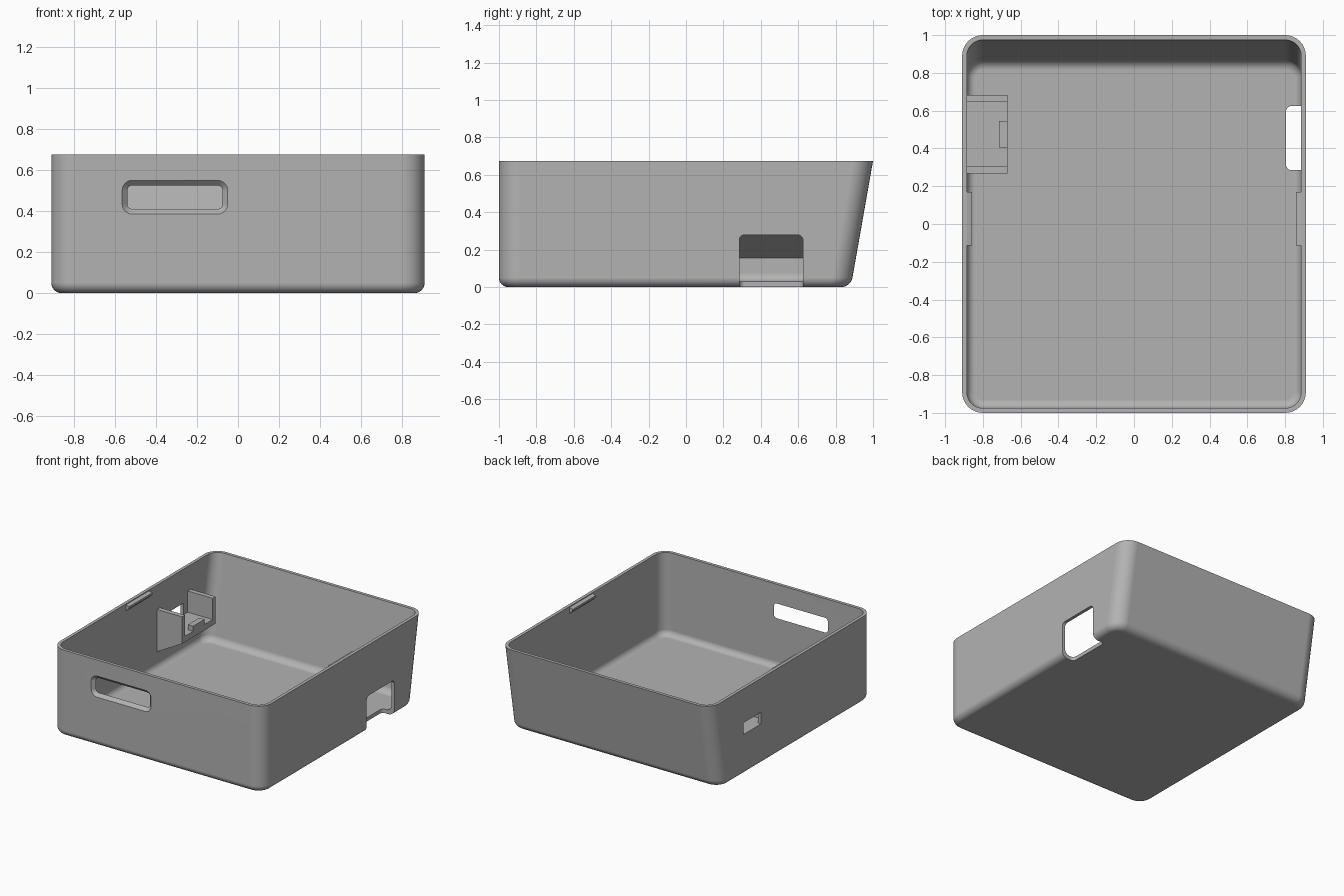
import bpy, bmesh, math

if "Cube" in bpy.data.objects:
    bpy.data.objects.remove(bpy.data.objects["Cube"])

grey = bpy.data.materials.new("grey_plastic")
grey.diffuse_color = (0.45, 0.45, 0.45, 1)
grey.use_nodes = True
grey.node_tree.nodes["Principled BSDF"].inputs["Base Color"].default_value = grey.diffuse_color


def make(name, bm):
    bmesh.ops.recalc_face_normals(bm, faces=bm.faces)
    me = bpy.data.meshes.new(name)
    bm.to_mesh(me)
    bm.free()
    ob = bpy.data.objects.new(name, me)
    me.materials.append(grey)
    bpy.context.collection.objects.link(ob)
    return ob


def rounded(a0, a1, b0, b1, r, n=8):
    """Rounded rectangle as a list of 2D points."""
    pts = []
    for k, (ca, cb) in enumerate([(a1 - r, b1 - r), (a0 + r, b1 - r),
                                  (a0 + r, b0 + r), (a1 - r, b0 + r)]):
        for i in range(n + 1):
            t = math.pi / 2 * (k + i / n)
            pts.append((ca + r * math.cos(t), cb + r * math.sin(t)))
    return pts


def loft(name, loops):
    """Skin matching 3D loops and cap both ends."""
    bm = bmesh.new()
    rings = [[bm.verts.new(p) for p in loop] for loop in loops]
    for a, b in zip(rings, rings[1:]):
        for i in range(len(a)):
            j = (i + 1) % len(a)
            bm.faces.new((a[i], a[j], b[j], b[i]))
    bm.faces.new(rings[0])
    bm.faces.new(rings[-1])
    return make(name, bm)


def prism(name, profile, y0, y1):
    """Extrude an (x, z) profile along y."""
    return loft(name, [[(x, y, z) for x, z in profile] for y in (y0, y1)])


def cut(target, cutter):
    m = target.modifiers.new("cut", 'BOOLEAN')
    m.operation, m.solver, m.object = 'DIFFERENCE', 'EXACT', cutter
    bpy.context.view_layer.objects.active = target
    bpy.ops.object.modifier_apply(modifier=m.name)
    bpy.data.objects.remove(cutter)


# Open tray: outer skin upward, over the rim, inner skin down to the floor
H, WALL, FLOOR, R_OUT, R_IN = 0.675, 0.025, 0.03, 0.05, 0.045


def tray_loop(z, inset):
    back = 1 - 0.176 * (H - z)
    return [(x, y, z) for x, y in rounded(-0.91 + inset, 0.91 - inset,
                                          -1 + inset, back - inset, 0.11 - inset)]


N = 8
angles = [math.pi / 2 * i / N for i in range(N + 1)]
outer = [tray_loop(R_OUT * (1 - math.cos(t)), R_OUT * (1 - math.sin(t))) for t in angles]
inner = [tray_loop(FLOOR + R_IN * (1 - math.cos(t)), WALL + R_IN * (1 - math.sin(t)))
         for t in reversed(angles)]
tray = loft("tray", outer + [tray_loop(H, 0), tray_loop(H, WALL)] + inner)

# Chamfered slot in the front wall
cut(tray, loft("slot_cutter", [
    [(x, y, z) for x, z in rounded(-0.565 + i, -0.05 - i, 0.385 + i, 0.55 - i, 0.05 - i)]
    for y, i in [(-1.1, 0), (-1, 0), (-0.975, 0.025), (-0.9, 0.025)]]))

# Right side opening: wall part and floor part
cut(tray, loft("side_cutter", [
    [(x, y, z) for y, z in rounded(0.285, 0.625, -0.2, 0.28, 0.03)] for x in (0.87, 1.0)]))
cut(tray, loft("floor_cutter", [
    [(x, y, z) for x, y in rounded(0.805, 1.1, 0.285, 0.625, 0.03)] for z in (-0.1, 0.1)]))

# Small port in the left wall
cut(tray, prism("port_cutter", [(-1, 0.32), (-0.85, 0.32), (-0.85, 0.41), (-1, 0.41)],
                0.375, 0.59))

# Bracket behind the port: sloped shelf, two cheeks and a stop
X0, X1 = -0.895, -0.67
prism("bracket_shelf", [(X0, 0.15), (X1, 0.275), (X1, 0.32), (X0, 0.32)], 0.305, 0.645)
for name, y0, y1 in [("bracket_cheek_front", 0.268, 0.305), ("bracket_cheek_back", 0.645, 0.682)]:
    prism(name, [(X0, 0.15), (X1, 0.275), (X1, 0.485), (X0, 0.485)], y0, y1)
prism("bracket_stop", [(-0.715, 0.315), (X1, 0.315), (X1, 0.36), (-0.715, 0.36)], 0.405, 0.545)

# Snap ridges under the rim on both sides
for side, name in [(-1, "snap_ridge_left"), (1, "snap_ridge_right")]:
    prism(name, [(side * x, z) for x, z in
                 [(0.89, 0.67), (0.858, 0.66), (0.858, 0.645), (0.89, 0.615)]], -0.115, 0.17)

# Smooth shading on the tray with flat walls
bpy.ops.object.select_all(action='DESELECT')
tray.select_set(True)
bpy.context.view_layer.objects.active = tray
bpy.ops.object.shade_smooth_by_angle(angle=math.radians(30))
wn = tray.modifiers.new("weighted_normals", 'WEIGHTED_NORMAL')
wn.keep_sharp = True
